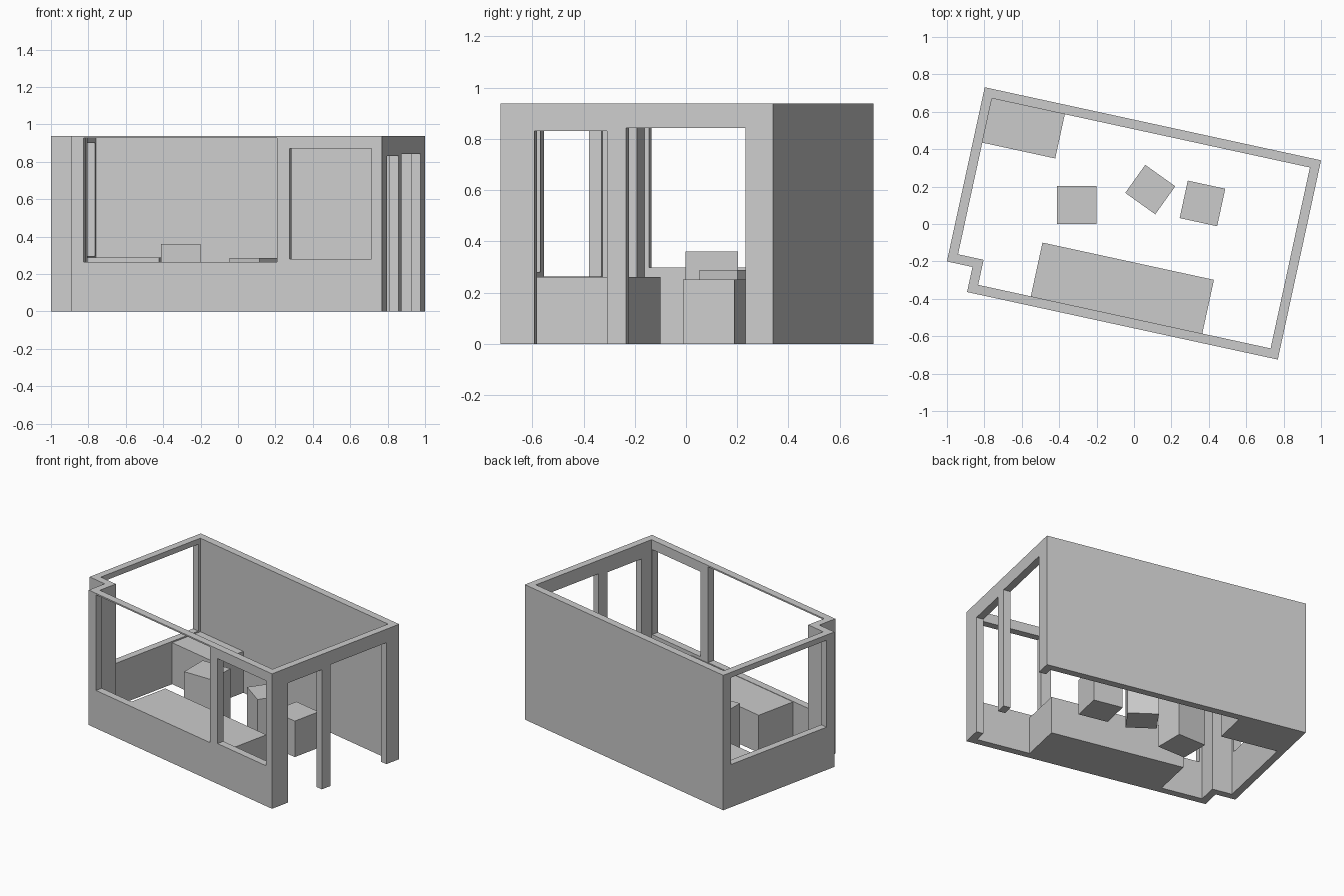
import bpy, bmesh, math

cube = bpy.data.objects.get("Cube")
if cube:
    bpy.data.objects.remove(cube, do_unlink=True)

TURN = math.radians(-12.26)   # the whole room is turned on plan
HEIGHT = 0.937
WALL = 0.05

# Single plain material
grey = bpy.data.materials.new("light grey")
grey.use_nodes = True
grey.diffuse_color = (0.6, 0.6, 0.6, 1)
grey.node_tree.nodes["Principled BSDF"].inputs["Base Color"].default_value = (0.6, 0.6, 0.6, 1)


def make_object(name, bm, angle=0.0, location=(0, 0, 0)):
    bmesh.ops.recalc_face_normals(bm, faces=bm.faces)
    mesh = bpy.data.meshes.new(name)
    bm.to_mesh(mesh)
    bm.free()
    mesh.materials.append(grey)
    obj = bpy.data.objects.new(name, mesh)
    obj.location = location
    obj.rotation_euler.z = angle
    bpy.context.scene.collection.objects.link(obj)
    return obj


def add_box(bm, x, y, z):
    """Add a box spanning the given (low, high) ranges."""
    verts = bmesh.ops.create_cube(bm, size=1)["verts"]
    for v in verts:
        for i, (low, high) in enumerate((x, y, z)):
            v.co[i] = high if v.co[i] > 0 else low


# Walls: ring on plan with a notched front corner, raised to full height
U0, U1, V0, V1 = -0.935, 0.905, -0.545, 0.545
NU, NV = -0.795, -0.408
T = WALL
outer = [(U0, V1), (U1, V1), (U1, V0), (NU, V0), (NU, NV), (U0, NV)]
inner = [(U0 + T, V1 - T), (U1 - T, V1 - T), (U1 - T, V0 + T),
         (NU + T, V0 + T), (NU + T, NV + T), (U0 + T, NV + T)]
bm = bmesh.new()
ring_out = [bm.verts.new((u, v, 0)) for u, v in outer]
ring_in = [bm.verts.new((u, v, 0)) for u, v in inner]
for i in range(len(outer)):
    j = (i + 1) % len(outer)
    bm.faces.new((ring_out[i], ring_out[j], ring_in[j], ring_in[i]))
raised = bmesh.ops.extrude_face_region(bm, geom=bm.faces[:])["geom"]
bmesh.ops.translate(bm, vec=(0, 0, HEIGHT),
                    verts=[g for g in raised if isinstance(g, bmesh.types.BMVert)])
walls = make_object("walls", bm, TURN)

# Openings: two front windows, a left window, two doorways on the right
front, left, right = (-0.6, -0.47), (-1.0, -0.86), (0.83, 1.0)
openings = [
    ((-0.727, 0.331), front, (0.263, 0.927)),
    ((0.400, 0.850), front, (0.280, 0.870)),
    (left, (-0.340, 0.478), (0.297, 0.900)),
    (right, (-0.409, -0.118), (-0.1, 0.830)),
    (right, (-0.042, 0.435), (-0.1, 0.843)),
]
bm = bmesh.new()
for spans in openings:
    add_box(bm, *spans)
cutter = make_object("opening_cutter", bm, TURN)
cutter.hide_render = True

cut = walls.modifiers.new("openings", 'BOOLEAN')
cut.operation = 'DIFFERENCE'
cut.solver = 'EXACT'
cut.object = cutter
depsgraph = bpy.context.evaluated_depsgraph_get()
cut_mesh = bpy.data.meshes.new_from_object(walls.evaluated_get(depsgraph))
walls.modifiers.clear()
walls.data = cut_mesh
bpy.data.objects.remove(cutter, do_unlink=True)

# Built-in blocks against the walls
for name, x, y, top in [
    ("long_front_bench", (-0.457, 0.481), (V0 + T, -0.201), 0.260),
    ("corner_bench", (U0 + T, -0.486), (0.253, V1 - T), 0.288),
]:
    bm = bmesh.new()
    add_box(bm, x, y, (0, top))
    make_object(name, bm, TURN)

# Loose block seats: centre, width, depth, height, turn
for name, cx, cy, w, d, h, angle in [
    ("left_of_room_seat", -0.307, 0.101, 0.212, 0.204, 0.360, 0.0),
    ("middle_seat", 0.087, 0.184, 0.197, 0.184, 0.287, math.radians(-35.5)),
    ("doorway_seat", 0.366, 0.110, 0.205, 0.205, 0.250, TURN),
]:
    bm = bmesh.new()
    add_box(bm, (-w / 2, w / 2), (-d / 2, d / 2), (0, h))
    make_object(name, bm, angle, (cx, cy, 0))
